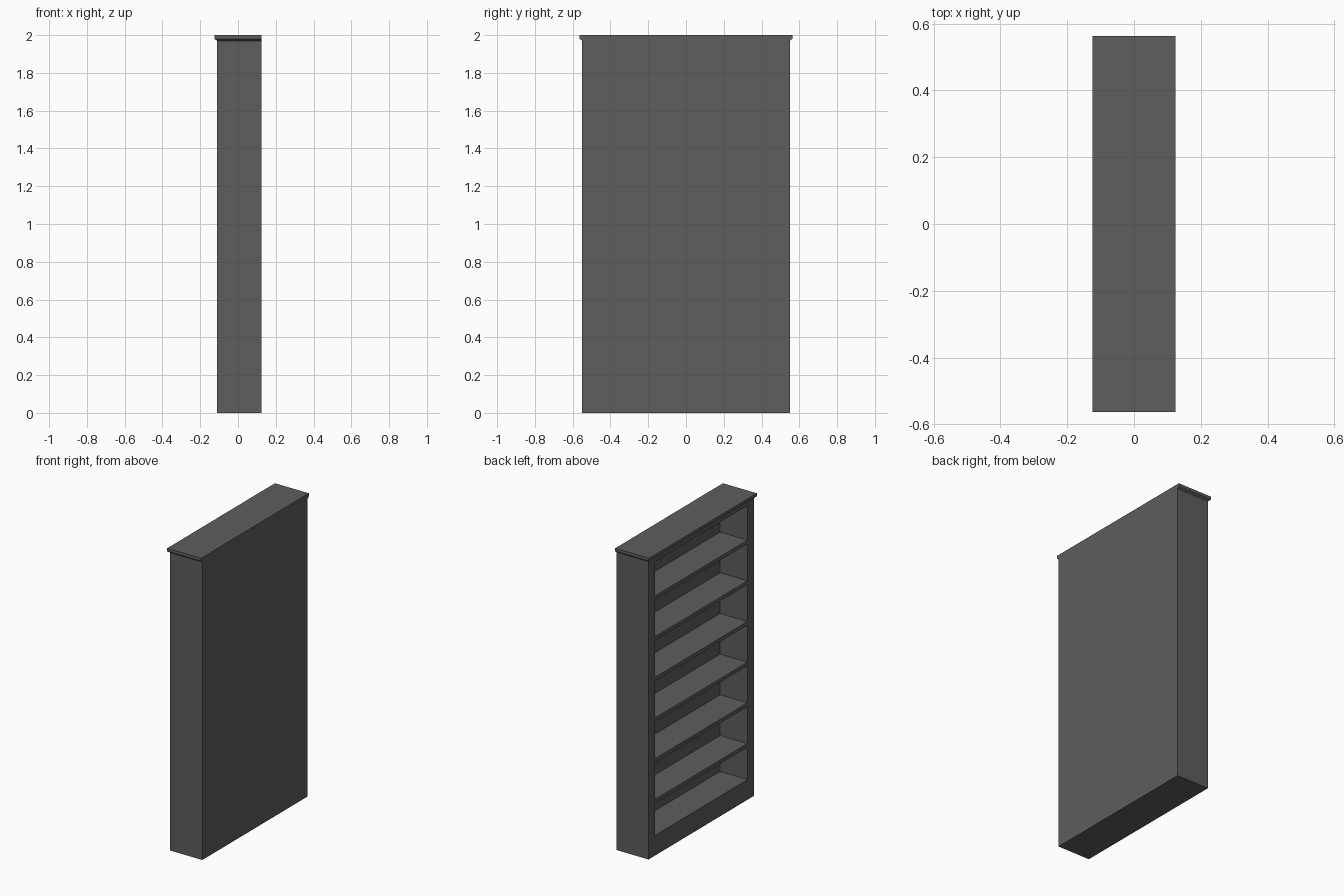
import bpy, bmesh

if "Cube" in bpy.data.objects:
    bpy.data.objects.remove(bpy.data.objects["Cube"])

grey = bpy.data.materials.new("dark_grey_paint")
grey.diffuse_color = (0.11, 0.11, 0.11, 1)
grey.use_nodes = True
grey.node_tree.nodes["Principled BSDF"].inputs["Base Color"].default_value = grey.diffuse_color

BACK, FRONT = 0.124, -0.111      # x of the rear panel and of the open face
HALF, TOP = 0.55, 1.97           # half width and height of the carcass
OPEN_Y, OPEN_Z0, OPEN_Z1 = 0.485, 0.133, 1.945
INNER = 0.09                     # x of the back wall inside


def loft(name, rings):
    """Skin a chain of four-point rings and close both ends."""
    bm = bmesh.new()
    loops = [[bm.verts.new(p) for p in r] for r in rings]
    for a, b in zip(loops, loops[1:]):
        for i in range(4):
            j = (i + 1) % 4
            bm.faces.new((a[i], a[j], b[j], b[i]))
    bm.faces.new(loops[0][::-1])
    bm.faces.new(loops[-1])
    bmesh.ops.recalc_face_normals(bm, faces=bm.faces)
    me = bpy.data.meshes.new(name)
    bm.to_mesh(me)
    bm.free()
    me.materials.append(grey)
    ob = bpy.data.objects.new(name, me)
    bpy.context.collection.objects.link(ob)
    return ob


def ring_x(x, hy, z0, z1):
    return [(x, -hy, z0), (x, hy, z0), (x, hy, z1), (x, -hy, z1)]


def ring_z(z, x0, x1, hy):
    return [(x0, -hy, z), (x1, -hy, z), (x1, hy, z), (x0, hy, z)]


# Carcass: closed back and sides, with a deep recess opening towards -x
loft("carcass", [
    ring_x(BACK, HALF, 0, TOP),
    ring_x(FRONT, HALF, 0, TOP),
    ring_x(FRONT, OPEN_Y, OPEN_Z0, OPEN_Z1),
    ring_x(INNER, OPEN_Y, OPEN_Z0, OPEN_Z1),
])

# Top board: overhangs the sides and open face, with a chamfer underneath
loft("top_board", [
    ring_z(TOP, FRONT, BACK, HALF),
    ring_z(1.98, -0.124, BACK, 0.563),
    ring_z(2.0, -0.124, BACK, 0.563),
])

# Six evenly spaced shelves
for i in range(6):
    z = 0.371 + 0.269 * i
    loft(f"shelf_{i + 1}", [
        ring_z(z - 0.025, FRONT + 0.001, INNER, OPEN_Y),
        ring_z(z, FRONT + 0.001, INNER, OPEN_Y),
    ])
